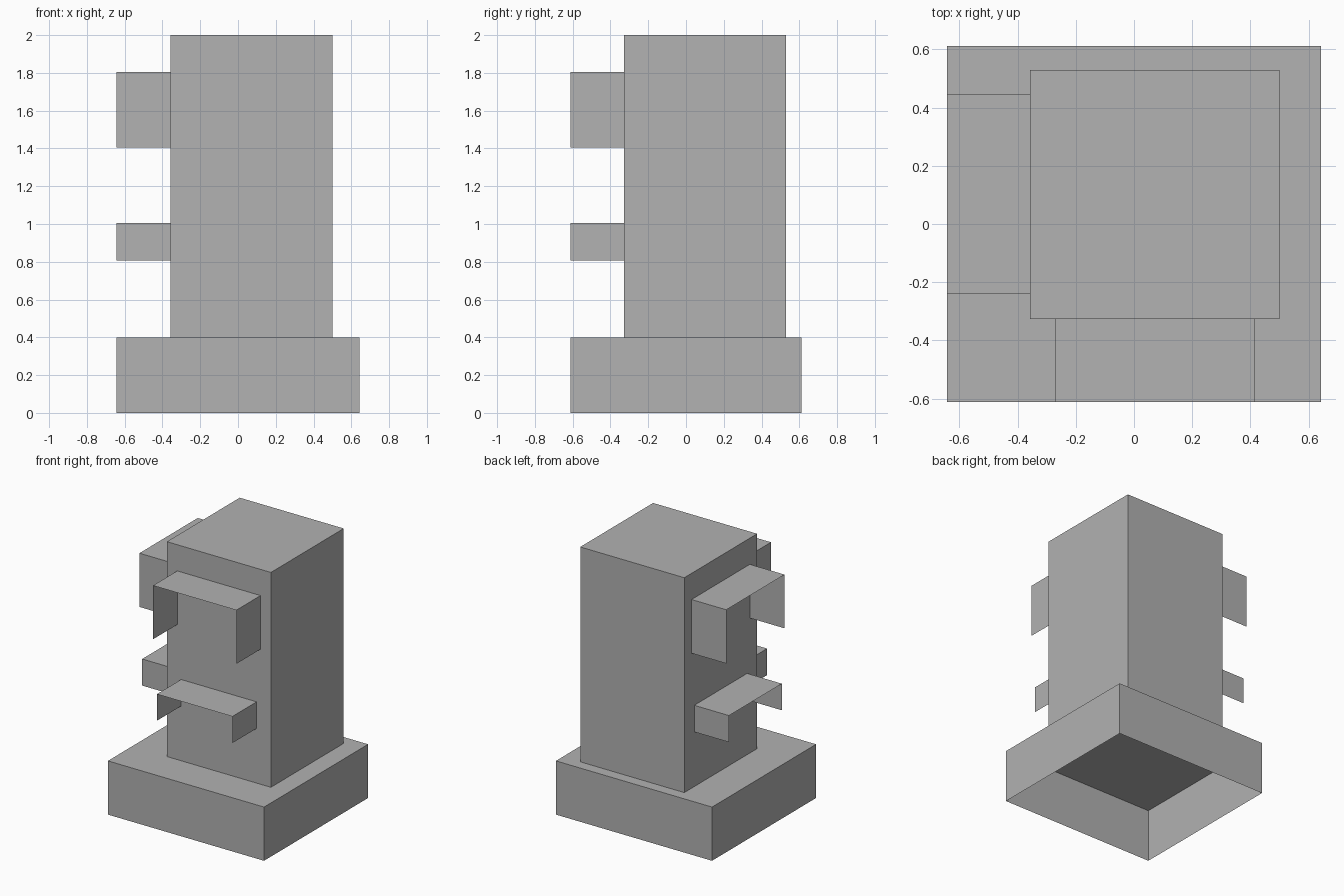
import bpy
import bmesh
from mathutils import Matrix, Vector

if "Cube" in bpy.data.objects:
    bpy.data.objects.remove(bpy.data.objects["Cube"], do_unlink=True)

grey = bpy.data.materials.new("plain_grey")
grey.use_nodes = True
grey.diffuse_color = (0.445, 0.445, 0.445, 1)
grey.node_tree.nodes["Principled BSDF"].inputs["Base Color"].default_value = grey.diffuse_color


def shell(name, low, high, open_sides):
    """Thin box shell from low to high, without the faces looking along open_sides."""
    low, high = Vector(low), Vector(high)
    bm = bmesh.new()
    bmesh.ops.create_cube(bm, size=1)
    bm.normal_update()
    gone = [f for f in bm.faces
            if any(f.normal.dot(Vector(d)) > 0.9 for d in open_sides)]
    bmesh.ops.delete(bm, geom=gone, context='FACES')
    place = Matrix.Translation((low + high) / 2) @ Matrix.Diagonal((*(high - low), 1))
    bmesh.ops.transform(bm, matrix=place, verts=bm.verts)
    mesh = bpy.data.meshes.new(name)
    bm.to_mesh(mesh)
    bm.free()
    mesh.materials.append(grey)
    obj = bpy.data.objects.new(name, mesh)
    bpy.context.collection.objects.link(obj)
    return obj


DOWN, FRONT, BACK = (0, 0, -1), (0, -1, 0), (0, 1, 0)
RIGHT, LEFT = (-1, 0, 0), (1, 0, 0)
BASE_X, BASE_Y = 0.643, 0.612
WALL_X, WALL_Y = -0.357, -0.327      # tower walls that carry the canopies
SIZE = 0.857                         # tower width and depth
mid_x, mid_y = WALL_X + SIZE / 2, WALL_Y + SIZE / 2

# Hollow plinth, open underneath, and the tower standing on it
shell("base", (-BASE_X, -BASE_Y, 0), (BASE_X, BASE_Y, 0.4), [DOWN])
shell("tower", (WALL_X, WALL_Y, 0.4), (WALL_X + SIZE, WALL_Y + SIZE, 2), [DOWN])

# Sheet canopies: a roof and two cheeks, on the front and right walls
for label, half, bottom, top in (("upper", 0.343, 1.405, 1.805),
                                 ("lower", 0.311, 0.807, 1.005)):
    shell(label + "_front_canopy", (mid_x - half, -BASE_Y, bottom),
          (mid_x + half, WALL_Y, top), [DOWN, FRONT, BACK])
    shell(label + "_right_canopy", (-BASE_X, mid_y - half, bottom),
          (WALL_X, mid_y + half, top), [DOWN, RIGHT, LEFT])
